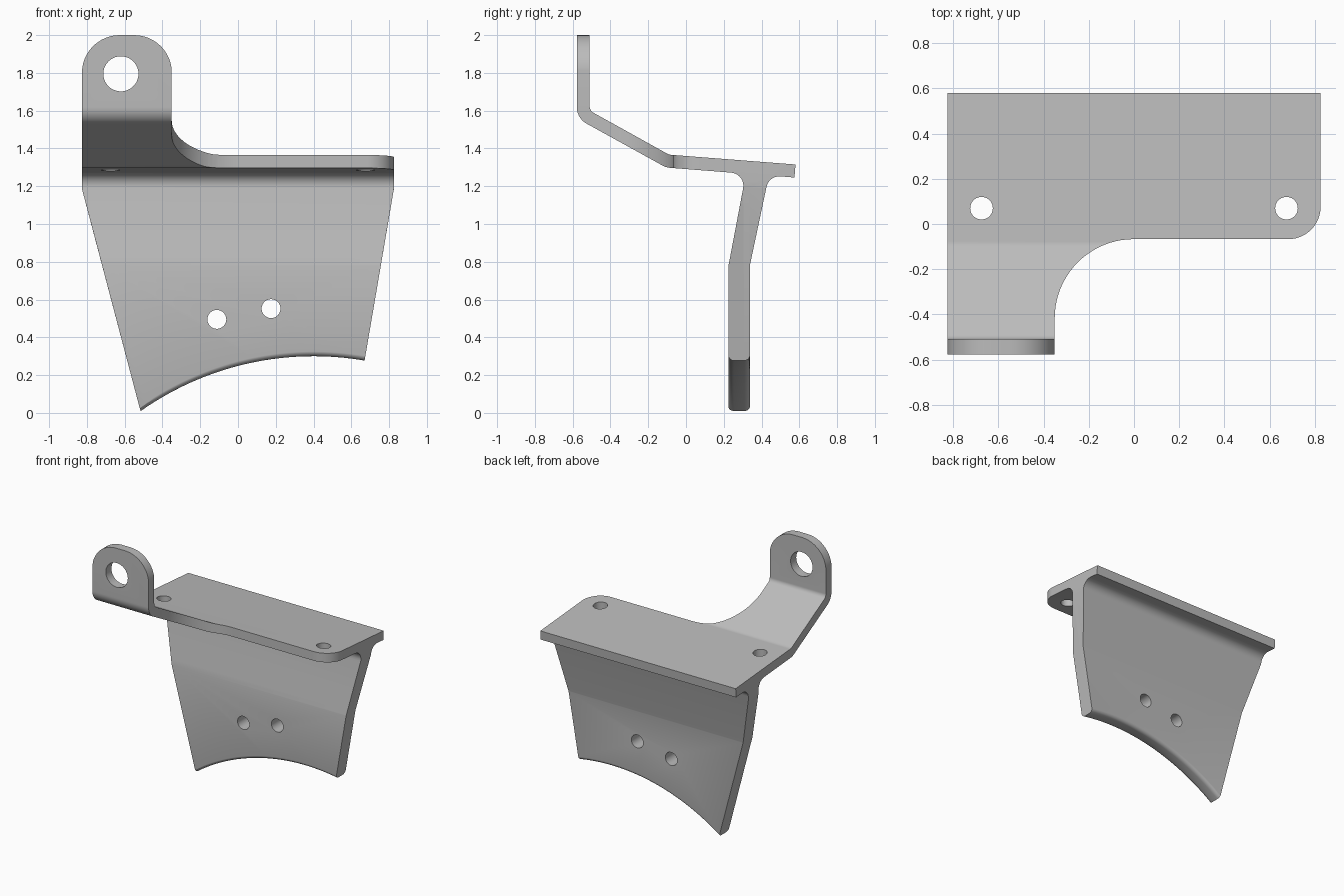
import bpy, bmesh, math
from mathutils import Vector

if "Cube" in bpy.data.objects:
    bpy.data.objects.remove(bpy.data.objects["Cube"])

grey = bpy.data.materials.new("plain grey")
grey.diffuse_color = (0.5, 0.5, 0.5, 1)
grey.use_nodes = True
grey.node_tree.nodes["Principled BSDF"].inputs["Base Color"].default_value = grey.diffuse_color


def rounded(corners, seg=10):
    """Polygon from (u, v, radius) corners; radius 0 stays sharp."""
    out, n = [], len(corners)
    for i, (u, v, r) in enumerate(corners):
        p = Vector((u, v))
        if r == 0:
            out.append((u, v))
            continue
        a = (Vector(corners[i - 1][:2]) - p).normalized()
        b = (Vector(corners[(i + 1) % n][:2]) - p).normalized()
        half = a.angle(b) / 2
        c = p + (a + b).normalized() * (r / math.sin(half))
        s = p + a * (r / math.tan(half)) - c
        e = p + b * (r / math.tan(half)) - c
        sweep = s.angle(e)
        for k in range(seg + 1):
            t = k / seg
            q = c + (s * math.sin((1 - t) * sweep) + e * math.sin(t * sweep)) / math.sin(sweep)
            out.append((q.x, q.y))
    return out


def loft(name, layers, axis):
    """Closed solid through outlines [(points, depth)] stacked along an axis."""
    place = {'X': lambda u, v, d: (d, u, v),
             'Y': lambda u, v, d: (u, d, v),
             'Z': lambda u, v, d: (u, v, d)}[axis]
    bm = bmesh.new()
    rings = [[bm.verts.new(place(u, v, d)) for u, v in pts] for pts, d in layers]
    bm.faces.new(rings[0])
    bm.faces.new(rings[-1])
    for r0, r1 in zip(rings, rings[1:]):
        n = len(r0)
        for i in range(n):
            j = (i + 1) % n
            bm.faces.new((r0[i], r0[j], r1[j], r1[i]))
    bmesh.ops.recalc_face_normals(bm, faces=bm.faces)
    mesh = bpy.data.meshes.new(name)
    bm.to_mesh(mesh)
    bm.free()
    mesh.materials.append(grey)
    ob = bpy.data.objects.new(name, mesh)
    bpy.context.collection.objects.link(ob)
    return ob


def cut(target, tool, operation):
    mod = target.modifiers.new("cut", 'BOOLEAN')
    mod.operation, mod.object, mod.solver = operation, tool, 'EXACT'
    bpy.context.view_layer.objects.active = target
    bpy.ops.object.modifier_apply(modifier=mod.name)
    bpy.data.objects.remove(tool, do_unlink=True)


def hole(target, u, v, r, d0, d1, axis):
    ring = [(u + r * math.cos(k * math.tau / 40), v + r * math.sin(k * math.tau / 40))
            for k in range(40)]
    cut(target, loft("hole_cutter", [(ring, d0), (ring, d1)], axis), 'DIFFERENCE')


# Side section: bent tab, sloping plate, cranked web with fillets
section = rounded([
    (0.58, 1.315, 0), (-0.09, 1.367, 0.06), (-0.51, 1.60, 0.04), (-0.51, 2.1, 0),
    (-0.578, 2.1, 0), (-0.578, 1.56, 0.10), (-0.105, 1.299, 0.10),
    (0.317, 1.266, 0.07), (0.225, 0.78, 0), (0.225, -0.1, 0),
    (0.338, -0.1, 0), (0.338, 0.78, 0), (0.439, 1.257, 0.07), (0.574, 1.246, 0)])
bracket = loft("bracket", [(section, -1.1), (section, 1.1)], 'X')

# Plan outline: plate with one rounded corner and a curved neck to the tab
plan = rounded([
    (-1, -0.8, 0), (-0.351, -0.8, 0), (-0.351, -0.067, 0.35),
    (0.826, -0.067, 0.143), (0.826, 0.8, 0), (-1, 0.8, 0)], seg=20)
cut(bracket, loft("plan_cutter", [(plan, -0.3), (plan, 2.3)], 'Z'), 'INTERSECT')


# Front outline: tapered web with arched foot, round-cornered tab
def front(dz):
    left, right, radius = -0.515 - 0.265 * dz, 0.67 + 0.171 * dz, 1.588
    pts = []
    for k in range(33):
        x = left + (right - left) * k / 32
        pts.append((x, 0.3 - radius + math.sqrt(radius ** 2 - (x - 0.4) ** 2) + dz))
    pts.append((0.9, 1.623))
    for cx, start in ((-0.55, 0), (-0.626, 90)):
        for k in range(13):
            a = math.radians(start + 90 * k / 12)
            pts.append((cx + 0.2 * math.cos(a), 1.8 + 0.2 * math.sin(a)))
    pts.append((-0.826, 1.185))
    return pts


# Foot edges are rounded by raising the arch towards both web faces
layers = [(front(0.03), -0.8)]
for k in range(5):
    a = math.radians(90 * k / 4)
    layers.append((front(0.03 * (1 - math.sin(a))), 0.254 - 0.03 * math.cos(a)))
for k in range(5):
    a = math.radians(90 * k / 4)
    layers.append((front(0.03 * (1 - math.cos(a))), 0.309 + 0.03 * math.sin(a)))
layers.append((front(0.03), 0.8))
cut(bracket, loft("front_cutter", layers, 'Y'), 'INTERSECT')

# Bolt holes: plate, web, tab
for x in (-0.675, 0.675):
    hole(bracket, x, 0.07, 0.05, 1.1, 1.5, 'Z')
hole(bracket, -0.112, 0.495, 0.05, 0.1, 0.5, 'Y')
hole(bracket, 0.175, 0.552, 0.05, 0.1, 0.5, 'Y')
hole(bracket, -0.62, 1.795, 0.093, -0.7, -0.4, 'Y')

# Smooth bends, crisp edges
bpy.ops.object.select_all(action='DESELECT')
bracket.select_set(True)
bpy.context.view_layer.objects.active = bracket
bpy.ops.object.shade_smooth_by_angle(angle=math.radians(25))
